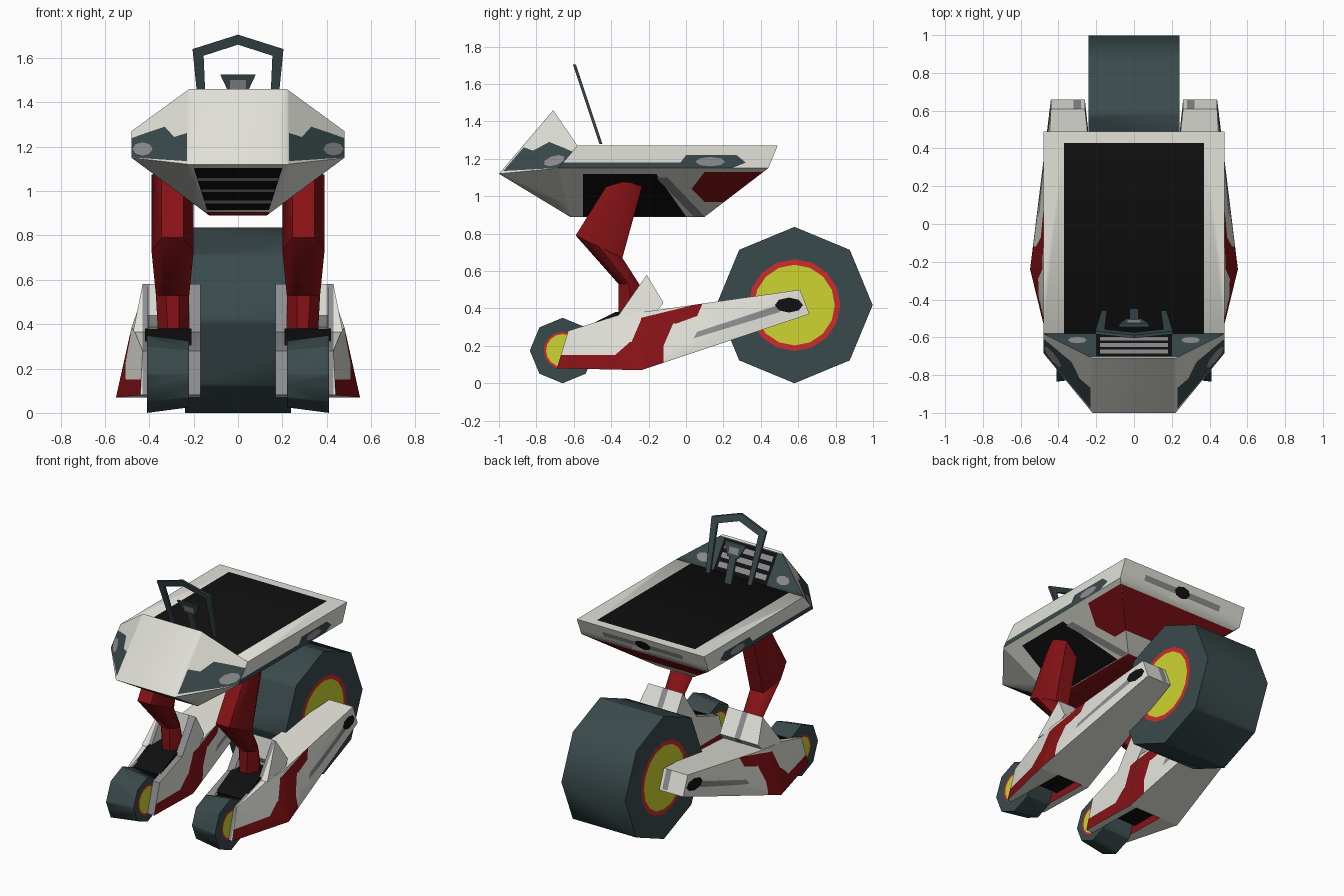
import bpy, bmesh, math
from mathutils import Vector, Matrix

cube = bpy.data.objects.get("Cube")
if cube:
    bpy.data.objects.remove(cube)

COLOURS = {
    "white": (0.76, 0.76, 0.70),
    "dark_red": (0.24, 0.006, 0.008),
    "bright_red": (0.62, 0.025, 0.025),
    "slate": (0.042, 0.068, 0.072),
    "black": (0.005, 0.005, 0.005),
    "grey": (0.27, 0.27, 0.28),
    "yellow": (0.62, 0.66, 0.03),
}
MATS = {}
for name, rgb in COLOURS.items():
    m = bpy.data.materials.new(name)
    m.use_nodes = True
    m.diffuse_color = (*rgb, 1)
    bsdf = m.node_tree.nodes["Principled BSDF"]
    bsdf.inputs["Base Color"].default_value = (*rgb, 1)
    bsdf.inputs["Roughness"].default_value = 0.7
    MATS[name] = m


def slot(ob, colour):
    """Index of a colour on an object, added when first needed."""
    mats = ob.data.materials
    if colour not in mats:
        mats.append(MATS[colour])
    return mats.find(colour)


def finish(name, bm, colour, mirror):
    me = bpy.data.meshes.new(name)
    bmesh.ops.recalc_face_normals(bm, faces=bm.faces)
    bm.to_mesh(me)
    bm.free()
    ob = bpy.data.objects.new(name, me)
    bpy.context.collection.objects.link(ob)
    slot(ob, colour)
    if mirror:
        ob.modifiers.new("Mirror", "MIRROR")
    return ob


def blocks(name, colour, groups, mirror=False):
    """Convex blocks; each point is (y, z, x_min, x_max)."""
    bm = bmesh.new()
    for g in groups:
        pts = {(x, y, z) for y, z, a, b in g for x in (a, b)}
        vs = [bm.verts.new(p) for p in sorted(pts)]
        bmesh.ops.convex_hull(bm, input=vs)
    bmesh.ops.dissolve_limit(bm, angle_limit=0.01, verts=bm.verts, edges=bm.edges)
    return finish(name, bm, colour, mirror)


def paint(ob, colour, axis, sign, poly):
    """Cut a convex outline into the faces turned to one side and colour them."""
    bm = bmesh.new()
    bm.from_mesh(ob.data)
    bm.normal_update()
    look = Vector([float(i == axis) for i in range(3)])

    def place(p):
        v = list(p)
        v.insert(axis, 0.0)
        return Vector(v)

    pts = [place(p) for p in poly]
    mid = sum(pts, Vector()) / len(pts)
    faces = [f for f in bm.faces if f.normal[axis] * sign > 0.15]
    for p, q in zip(pts, pts[1:] + pts[:1]):
        no = (q - p).cross(look).normalized()
        if no.dot(mid - p) > 0:
            no = -no
        geom = set(faces)
        for f in faces:
            geom.update(f.edges)
            geom.update(f.verts)
        if not faces:
            break
        res = bmesh.ops.bisect_plane(bm, geom=list(geom), dist=1e-5, plane_co=p, plane_no=no)
        faces = [f for f in res["geom"] if isinstance(f, bmesh.types.BMFace)
                 and (f.calc_center_median() - p).dot(no) < 0]
    index = slot(ob, colour)
    for f in faces:
        f.material_index = index
    bm.to_mesh(ob.data)
    bm.free()


def rect(a, b, c, d):
    return [(a, c), (b, c), (b, d), (a, d)]


def disc(y, z, ry, rz, n=16):
    return [(y + ry * math.cos(math.tau * i / n), z + rz * math.sin(math.tau * i / n))
            for i in range(n)]


def wheel(name, centre, width, r_in, r_out, hub, mirror):
    bm = bmesh.new()
    turn = Matrix.Translation(centre) @ Matrix.Rotation(math.pi / 2, 4, "Y")
    bmesh.ops.create_cone(bm, cap_ends=True, segments=8, radius1=r_in, radius2=r_out,
                          depth=width, matrix=turn)
    ob = finish(name, bm, "slate", mirror)
    for side in (1, -1):
        paint(ob, "bright_red", 0, side, disc(centre[1], centre[2], hub, hub))
        paint(ob, "yellow", 0, side, disc(centre[1], centre[2], hub * 0.88, hub * 0.88))
    return ob


# Wheels
wheel("rear_wheel", (0, 0.58, 0.418), 0.48, 0.418, 0.418, 0.245, False)
wheel("front_wheel", (0.315, -0.66, 0.175), 0.19, 0.15, 0.175, 0.1, True)

# Hull
hull = blocks("hull", "white", [[
    (0.49, 1.27, -0.48, 0.48), (0.44, 1.15, -0.48, 0.48), (0.1, 0.89, -0.13, 0.13),
    (-0.62, 0.89, -0.13, 0.13), (-0.58, 1.27, -0.48, 0.48), (-0.683, 1.15, -0.48, 0.48)]])
paint(hull, "black", 2, 1, rect(-0.37, 0.37, -0.62, 0.43))
paint(hull, "dark_red", 2, -1, rect(-0.13, 0.13, -0.62, 0.1))
paint(hull, "dark_red", 1, 1, [(-0.45, 1.13), (0.45, 1.13), (0.24, 0.97), (-0.24, 0.97)])
paint(hull, "grey", 1, 1, rect(-0.3, 0.3, 1.19, 1.225))
paint(hull, "black", 1, 1, disc(0, 1.21, 0.06, 0.035, 8))
for s in (1, -1):
    paint(hull, "slate", 0, s, rect(-0.7, 0.0, 1.15, 1.18))
    paint(hull, "slate", 0, s, [(-0.05, 1.152), (0, 1.22), (0.27, 1.22), (0.32, 1.18), (0.25, 1.152)])
    paint(hull, "grey", 0, s, disc(0.13, 1.185, 0.08, 0.025, 8))
    paint(hull, "black", 0, s, [(-0.55, 1.12), (-0.16, 1.12), (0, 0.892), (-0.55, 0.892)])
    paint(hull, "grey", 0, s, [(-0.16, 1.1), (-0.1, 1.1), (0.1, 0.892), (0.04, 0.892)])
    paint(hull, "dark_red", 0, s, [(0.1, 1.13), (0.44, 1.13), (0.25, 0.97), (0.1, 0.97), (0.03, 1.04)])

# Cowl with dashboard and grille
cowl = blocks("cowl", "white", [[
    (-0.71, 1.46, -0.22, 0.22), (-0.58, 1.27, -0.48, 0.48), (-0.683, 1.15, -0.48, 0.48),
    (-1.0, 1.12, -0.22, 0.22), (-0.62, 0.89, -0.13, 0.13)]])
paint(cowl, "slate", 1, 1, rect(-0.5, 0.5, 1.2, 1.45))
paint(cowl, "black", 1, 1, rect(-0.2, 0.2, 1.2, 1.445))
paint(cowl, "black", 1, -1, [(-0.2, 1.105), (0.2, 1.105), (0.14, 0.915), (-0.14, 0.915)])
paint(cowl, "dark_red", 1, -1, rect(-0.14, 0.14, 0.88, 0.905))
for i in range(3):
    z = 0.945 + 0.05 * i
    paint(cowl, "grey", 1, -1, rect(-0.15 - 0.015 * i, 0.15 + 0.015 * i, z, z + 0.013))
    z = 1.295 + 0.05 * i
    paint(cowl, "grey", 1, 1, rect(-0.18, 0.18, z, z + 0.028))
for s in (1, -1):
    paint(cowl, "grey", 1, 1, disc(s * 0.3, 1.32, 0.05, 0.025, 8))
    paint(cowl, "slate", 1, -1, [(s * 0.23, 1.135), (s * 0.23, 1.18), (s * 0.33, 1.29),
                                 (s * 0.42, 1.26), (s * 0.49, 1.235), (s * 0.49, 1.152)])
    paint(cowl, "slate", 1, -1, [(s * 0.23, 1.15), (s * 0.23, 1.262), (s * 0.3, 1.24), (s * 0.3, 1.15)])
    paint(cowl, "grey", 1, -1, disc(s * 0.43, 1.19, 0.045, 0.03, 8))


# Tilted handle frame and instrument
def tilted(*pts):
    out = []
    for x, z in pts:
        y = -0.465 - (z - 1.31) / 3
        out += [(y - 0.008, z, x, x), (y + 0.008, z, x, x)]
    return out


blocks("handle_frame", "slate", [
    tilted((0.205, 1.64), (0.155, 1.61), (0.172, 1.31), (0.142, 1.31)),
    tilted((0.205, 1.64), (0.155, 1.61), (0, 1.705), (0, 1.66))], True)
instrument = blocks("instrument", "slate", [
    tilted((0, 1.525), (0.08, 1.525), (0.04, 1.44), (0, 1.44)),
    tilted((0, 1.44), (0.025, 1.44), (0.025, 1.28), (0, 1.28))], True)
for s in (1, -1):
    paint(instrument, "grey", 1, s, rect(-0.01, 0.035, 1.46, 1.5))


# Legs with six-sided sections
def section(front, back, x0, x1):
    c = [(a + b) / 2 for a, b in zip(front, back)]
    return [(*front, x0 + 0.045, x1 - 0.045), (*c, x0, x1), (*back, x0 + 0.045, x1 - 0.045)]


rings = [section((-0.41, 1.08), (-0.23, 1.07), 0.2, 0.39),
         section((-0.59, 0.79), (-0.34, 0.67), 0.2, 0.39),
         section((-0.36, 0.53), (-0.25, 0.53), 0.22, 0.37),
         section((-0.36, 0.34), (-0.2, 0.34), 0.22, 0.36)]
blocks("leg", "dark_red", [a + b for a, b in zip(rings, rings[1:])], True)
blocks("foot", "black", [[
    (-0.54, 0.3, 0.21, 0.42), (-0.38, 0.38, 0.21, 0.42), (-0.2, 0.38, 0.21, 0.42),
    (-0.2, 0.12, 0.21, 0.42), (-0.48, 0.12, 0.21, 0.42)]], True)

# Side pods: inner fork, outer fork, rear arm, then the knee guard walls and back
guard = [(-0.36, 0.365), (-0.21, 0.58), (-0.12, 0.43), (-0.17, 0.37)]
pod = blocks("side_pod", "white", [
    [(y, z, 0.17, 0.22) for y, z in [(-0.66, 0.08), (-0.6, 0.28), *guard[::3], (-0.24, 0.07)]],
    [(-0.69, 0.08, 0.41, 0.44), (-0.63, 0.28, 0.41, 0.43), (-0.36, 0.365, 0.41, 0.465),
     (-0.2, 0.385, 0.41, 0.48), (-0.24, 0.07, 0.41, 0.55)],
    [(-0.24, 0.07, 0.17, 0.55), (-0.2, 0.385, 0.17, 0.48),
     (0.61, 0.5, 0.26, 0.44), (0.66, 0.37, 0.26, 0.44)],
    [(y, z, 0.17, 0.22) for y, z in guard],
    [(y, z, 0.405, 0.43 + (0.58 - z) * 0.2) for y, z in guard],
    [(y, z, 0.17, 0.43) for y, z in guard[1:] + [(-0.23, 0.44)]]], True)
for s in (1, -1):
    for poly in ([(-0.7, 0.06), (-0.67, 0.15), (-0.36, 0.15), (-0.24, 0.06)],
                 [(-0.38, 0.15), (-0.3, 0.22), (-0.12, 0.22), (-0.12, 0.1), (-0.24, 0.06)],
                 [(-0.3, 0.2), (-0.24, 0.34), (-0.06, 0.34), (-0.12, 0.2)],
                 [(-0.24, 0.32), (-0.24, 0.35), (0.09, 0.43), (0.06, 0.36), (-0.05, 0.32)]):
        paint(pod, "dark_red", 0, s, poly)
    paint(pod, "grey", 0, s, [(0.04, 0.24), (0.06, 0.275), (0.5, 0.42), (0.5, 0.38)])
    paint(pod, "black", 0, s, disc(0.55, 0.418, 0.075, 0.04, 8))
for x0, x1 in ((0.16, 0.23), (0.4, 0.43)):
    paint(pod, "grey", 1, -1, rect(x0, x1, 0, 0.6))
paint(pod, "grey", 1, 1, rect(0.28, 0.32, 0.38, 0.6))

# Soft shading with sharp creases
for ob in bpy.context.scene.objects:
    if ob.type == "MESH":
        bpy.ops.object.select_all(action="DESELECT")
        ob.select_set(True)
        bpy.context.view_layer.objects.active = ob
        bpy.ops.object.shade_smooth_by_angle(angle=math.radians(30 if ob.name == "side_pod" else 50))
